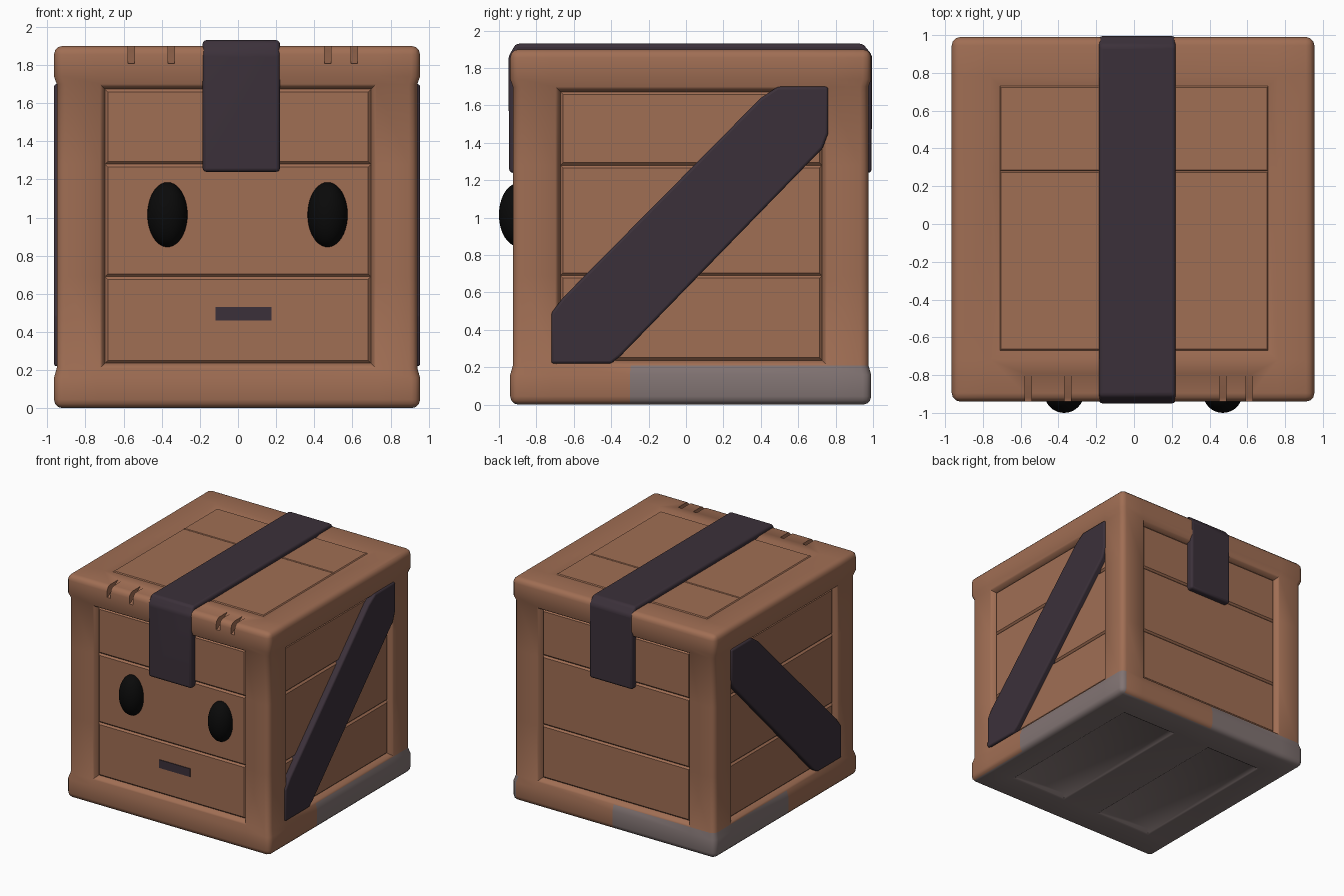
import bpy, bmesh
from mathutils import Vector

if "Cube" in bpy.data.objects:
    bpy.data.objects.remove(bpy.data.objects["Cube"])


def material(name, rgb):
    m = bpy.data.materials.new(name)
    m.diffuse_color = (*rgb, 1)
    m.use_nodes = True
    m.node_tree.nodes["Principled BSDF"].inputs["Base Color"].default_value = m.diffuse_color
    return m


WOOD = material("brown wood", (0.352, 0.156, 0.088))
STRAP = material("dark plum strap", (0.044, 0.030, 0.042))
GREY = material("worn grey", (0.223, 0.175, 0.172))
BLACK = material("eye black", (0.003, 0.003, 0.003))


def add_object(name, bm, mats):
    me = bpy.data.meshes.new(name)
    bm.to_mesh(me)
    bm.free()
    ob = bpy.data.objects.new(name, me)
    bpy.context.collection.objects.link(ob)
    for m in mats:
        me.materials.append(m)
    return ob


def activate(ob):
    bpy.ops.object.select_all(action='DESELECT')
    ob.select_set(True)
    bpy.context.view_layer.objects.active = ob


def smooth(ob, angle=0.65):
    activate(ob)
    bpy.ops.object.shade_smooth_by_angle(angle=angle)


def prism(name, pts, x0, x1, mat, bevel=0.0):
    """Extrude a (y, z) outline along x."""
    bm = bmesh.new()
    f = bm.faces.new([bm.verts.new((x0, y, z)) for y, z in pts])
    ext = bmesh.ops.extrude_face_region(bm, geom=[f])["geom"]
    bmesh.ops.translate(bm, vec=(x1 - x0, 0, 0),
                        verts=[v for v in ext if isinstance(v, bmesh.types.BMVert)])
    bmesh.ops.recalc_face_normals(bm, faces=bm.faces)
    ob = add_object(name, bm, [mat])
    if bevel:
        mod = ob.modifiers.new("soft edges", 'BEVEL')
        mod.width, mod.segments = bevel, 3
        mod.limit_method, mod.angle_limit = 'ANGLE', 0.5
    return ob


# Crate body: rounded box, cut into rails, posts and planks
CX, CY = -0.005, 0.025
bm = bmesh.new()
bmesh.ops.create_cube(bm, size=1)
for v in bm.verts:
    v.co = Vector((CX + v.co.x * 1.92, CY + v.co.y * 1.93, 0.95 + v.co.z * 1.90))
bmesh.ops.bevel(bm, geom=bm.edges[:], offset=0.045, segments=3, profile=0.5,
                affect='EDGES')
bm.normal_update()


def pick(test):
    return [f for f in bm.faces if test(f.calc_center_median(), f.normal)]


def cut(test, axis, values):
    for val in values:
        faces = pick(test)
        geom = set(faces)
        for f in faces:
            geom.update(f.edges)
            geom.update(f.verts)
        co, no = Vector(), Vector()
        co[axis], no[axis] = val, 1
        bmesh.ops.bisect_plane(bm, geom=list(geom), dist=1e-5,
                               plane_co=co, plane_no=no)
        bm.normal_update()


cut(lambda c, n: abs(n.z) < 0.3, 2, (0.16, 0.21, 0.69, 1.28, 1.70, 1.74))
cut(lambda c, n: abs(n.y) > 0.9, 0, (-0.735, 0.735))
cut(lambda c, n: abs(n.x) > 0.9, 1, (-0.71, 0.765))
cut(lambda c, n: n.z > 0.9, 0, (-0.76, 0.76))
cut(lambda c, n: n.z > 0.9, 1, (-0.72, 0.28, 0.78))
cut(lambda c, n: n.z < -0.9, 0, (-0.72, -0.17, 0.17, 0.72))
cut(lambda c, n: n.z < -0.9, 1, (-0.68, 0.73))
# ends of the worn grey patches on the bottom rails
cut(lambda c, n: c.z < 0.205 and c.x > 0.9, 1, (-0.30,))
cut(lambda c, n: c.z < 0.205 and c.y > 0.9, 0, (0.0,))
cut(lambda c, n: c.z < 0.205 and c.x < -0.9, 1, (0.0,))

# Slight waist between the two rims
for v in bm.verts:
    if 0.2 < v.co.z < 1.71:
        v.co.x = CX + (v.co.x - CX) * 0.985
        v.co.y = CY + (v.co.y - CY) * 0.985
bm.normal_update()


def recess(faces, steps, groove):
    for thick, depth in steps:
        bmesh.ops.inset_region(bm, faces=faces, thickness=thick, depth=depth,
                               use_boundary=True, use_even_offset=True)
        bm.normal_update()
    if groove:
        bmesh.ops.inset_individual(bm, faces=faces, thickness=groove,
                                   depth=groove, use_even_offset=True)
        bm.normal_update()


# Plank panels on four sides, top and underside
recess(pick(lambda c, n: 0.22 < c.z < 1.69 and
            ((abs(n.y) > 0.95 and abs(c.x) < 0.72) or
             (abs(n.x) > 0.95 and -0.70 < c.y < 0.75))),
       ((0.012, -0.008), (0.015, -0.04)), 0.014)
recess(pick(lambda c, n: n.z > 0.95 and abs(c.x) < 0.7 and -0.7 < c.y < 0.76),
       ((0.05, -0.014),), 0.007)
recess(pick(lambda c, n: n.z < -0.95 and 0.18 < abs(c.x) < 0.7 and -0.66 < c.y < 0.7),
       ((0.015, -0.008), (0.03, -0.022)), 0)

# Grey underside and worn patches
for f in bm.faces:
    c, n = f.calc_center_median(), f.normal
    under = c.z < 0.06 and n.z < -0.75
    patch = c.z < 0.205 and ((c.x > 0.9 and c.y > -0.3) or
                             (c.y > 0.9 and c.x < 0) or
                             (c.x < -0.9 and c.y > 0))
    f.material_index = 1 if under or patch else 0
body = add_object("crate_body", bm, [WOOD, GREY])

# Split notches along the top front edge
for x in (-0.56, -0.35, 0.47, 0.61):
    cutter = prism("notch_cutter", ((-1, 1.80), (-0.92, 1.81), (-0.75, 1.93), (-1, 1.93)),
                   x - 0.017, x + 0.017, WOOD)
    cutter.hide_render = True
    mod = body.modifiers.new("notch", 'BOOLEAN')
    mod.operation, mod.solver, mod.object = 'DIFFERENCE', 'EXACT', cutter
    activate(body)
    bpy.ops.object.modifier_apply(modifier=mod.name)
    bpy.data.objects.remove(cutter)
smooth(body)

# Strap folded over the lid
smooth(prism("top_strap",
             ((-0.945, 1.24), (-0.95, 1.86), (-0.91, 1.93), (0.945, 1.93), (0.995, 1.87),
              (0.992, 1.24), (0.92, 1.24), (0.92, 1.85), (-0.87, 1.85), (-0.87, 1.24)),
             -0.185, 0.22, STRAP, 0.018))

# Diagonal braces on both sides
BRACE = ((-0.72, 0.22), (-0.40, 0.22), (-0.35, 0.26), (0.73, 1.37), (0.76, 1.45),
         (0.76, 1.70), (0.49, 1.70), (0.40, 1.64), (-0.66, 0.57), (-0.72, 0.49))
for side, s in (("right", 1), ("left", -1)):
    smooth(prism(side + "_brace", BRACE, CX + s * 0.88, CX + s * 0.96, STRAP, 0.014))

# Mouth plate
prism("mouth", ((-0.897, 0.46), (-0.889, 0.46), (-0.889, 0.53), (-0.897, 0.53)),
      -0.118, 0.175, STRAP)

# Eyes
for side, x in (("left", -0.37), ("right", 0.47)):
    bm = bmesh.new()
    bmesh.ops.create_uvsphere(bm, u_segments=32, v_segments=20, radius=1)
    for v in bm.verts:
        v.co = Vector((x + v.co.x * 0.105, -0.895 + v.co.y * 0.105, 1.015 + v.co.z * 0.17))
    smooth(add_object(side + "_eye", bm, [BLACK]), 3.1)
